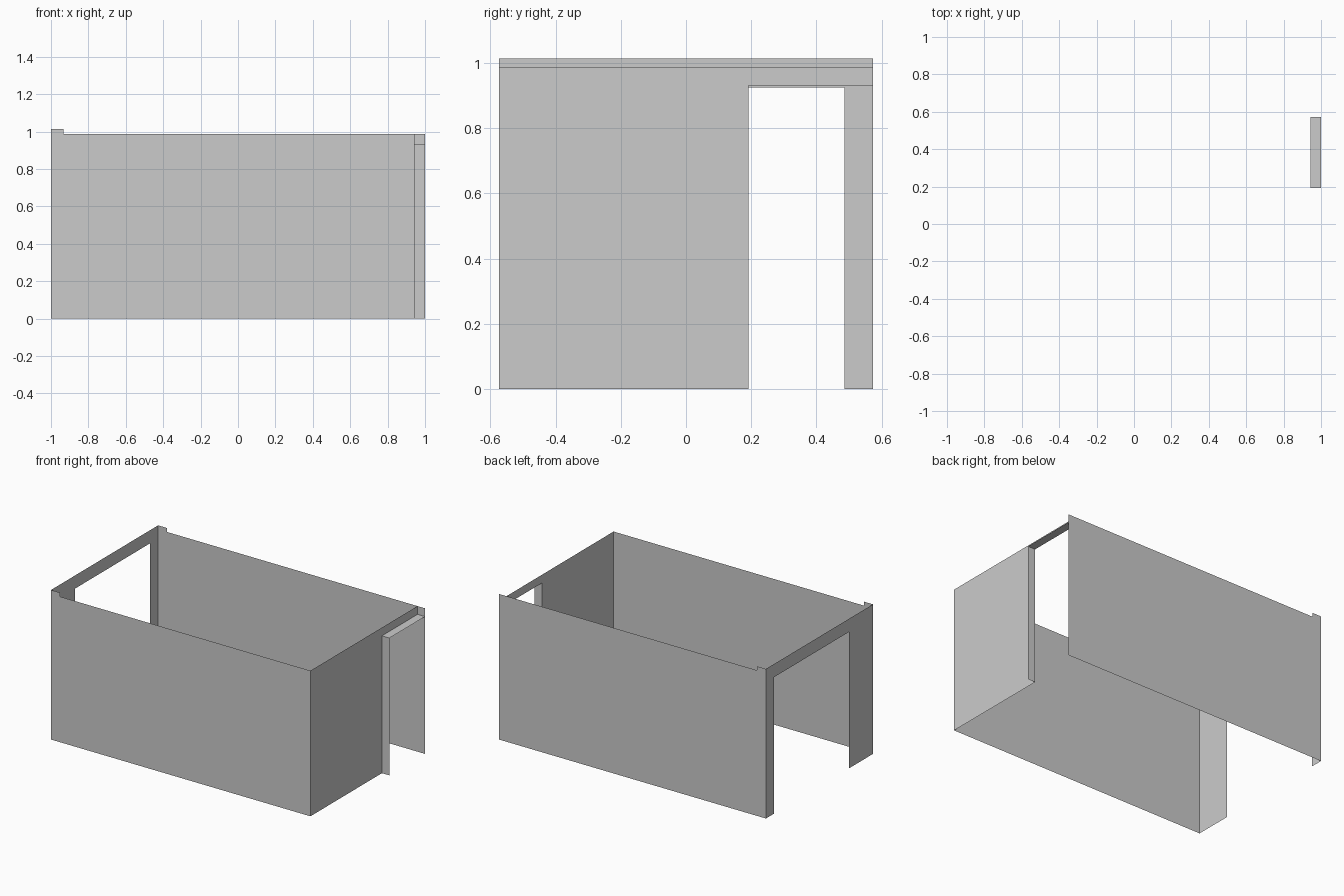
import bpy

if "Cube" in bpy.data.objects:
    bpy.data.objects.remove(bpy.data.objects["Cube"])

HALF_Y = 0.573              # half depth of the room
TOP, RAISED = 0.986, 1.013  # main wall height, raised left end
STEP_X = -0.934             # where the raised end stops
WALL_X = 0.944              # plane of the right wall
DOOR_Y, LEDGE_Z = 0.192, 0.93


def panel(name, outline, place):
    """Single flat sheet from a 2D outline, placed in 3D by a function."""
    mesh = bpy.data.meshes.new(name)
    mesh.from_pydata([place(a, b) for a, b in outline], [], [range(len(outline))])
    obj = bpy.data.objects.new(name, mesh)
    bpy.context.collection.objects.link(obj)
    return obj


def rect(a0, b0, a1, b1):
    return [(a0, b0), (a1, b0), (a1, b1), (a0, b1)]


# Long side walls with the small raised step at the left end
for name, y, end in (("front_wall", -HALF_Y, WALL_X), ("back_wall", HALF_Y, 1.0)):
    profile = [(-1, 0), (end, 0), (end, TOP), (STEP_X, TOP),
               (STEP_X, RAISED), (-1, RAISED)]
    if y > 0:
        profile.reverse()
    panel(name, profile, lambda x, z, y=y: (x, y, z))

# Left wall with the wide opening
panel("left_wall",
      [(HALF_Y, 0), (HALF_Y, RAISED), (-HALF_Y, RAISED), (-HALF_Y, 0),
       (-0.315, 0), (-0.315, 0.924), (0.486, 0.924), (0.486, 0)][::-1],
      lambda y, z: (-1, y, z))

# Right wall with its header over the corner doorway
panel("right_wall",
      [(-HALF_Y, 0), (DOOR_Y, 0), (DOOR_Y, LEDGE_Z), (HALF_Y, LEDGE_Z),
       (HALF_Y, TOP), (-HALF_Y, TOP)],
      lambda y, z: (WALL_X, y, z))

# Door jamb and ledge projecting outward from the right wall
panel("door_jamb", rect(WALL_X, 0, 1, LEDGE_Z), lambda x, z: (x, DOOR_Y, z))
panel("door_ledge", rect(WALL_X, DOOR_Y, 1, HALF_Y), lambda x, y: (x, y, LEDGE_Z))
